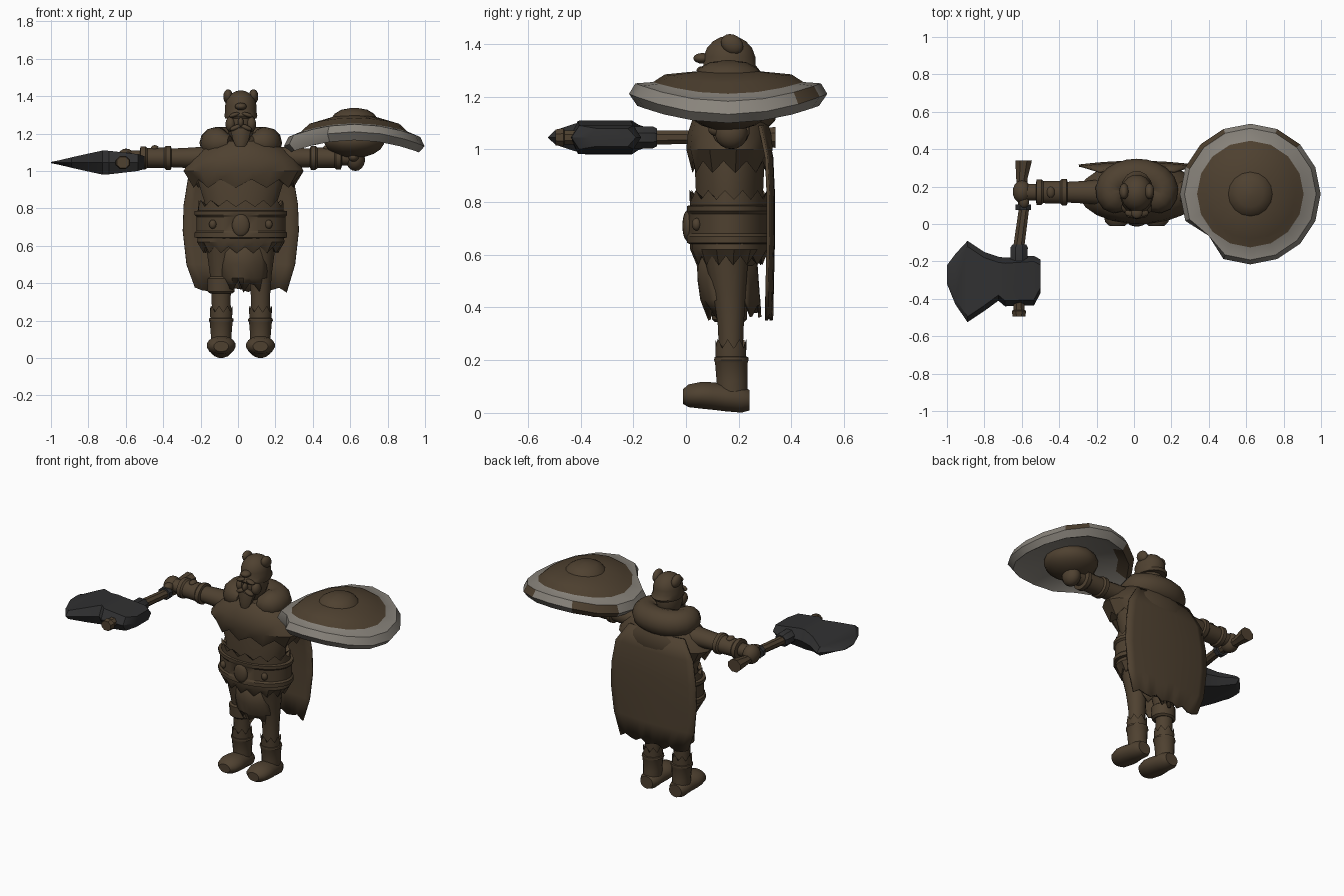
import bpy, bmesh
from math import sin, cos, pi, radians
from mathutils import Vector

cube = bpy.data.objects.get("Cube")
if cube:
    bpy.data.objects.remove(cube, do_unlink=True)


def material(name, rgb):
    m = bpy.data.materials.new(name)
    m.use_nodes = True
    m.diffuse_color = (*rgb, 1)
    m.node_tree.nodes["Principled BSDF"].inputs["Base Color"].default_value = (*rgb, 1)
    return m


BROWN = material("worn brown", (0.078, 0.053, 0.03))
DARK = material("dark iron", (0.03, 0.03, 0.031))
GREY = material("pale steel", (0.25, 0.23, 0.20))
CX, CY = 0.015, 0.165  # body centre


def smooth(obj, angle=35):
    bpy.ops.object.select_all(action="DESELECT")
    obj.select_set(True)
    bpy.context.view_layer.objects.active = obj
    bpy.ops.object.shade_smooth_by_angle(angle=radians(angle))


def finish(name, bm, *mats):
    bmesh.ops.recalc_face_normals(bm, faces=bm.faces[:])
    mesh = bpy.data.meshes.new(name)
    bm.to_mesh(mesh)
    bm.free()
    obj = bpy.data.objects.new(name, mesh)
    bpy.context.collection.objects.link(obj)
    for m in mats:
        mesh.materials.append(m)
    smooth(obj)
    return obj


def loft(bm, rings, caps=True):
    """Skin closed rings of points, in order."""
    vs = [[bm.verts.new(p) for p in r] for r in rings]
    n = len(vs[0])
    for lo, hi in zip(vs, vs[1:]):
        for i in range(n):
            j = (i + 1) % n
            bm.faces.new((lo[i], lo[j], hi[j], hi[i]))
    if caps:
        bm.faces.new(vs[0])
        bm.faces.new(vs[-1])


def tube(name, axis, sections, mat=BROWN, sides=16, jag=None, depth=0.0):
    """Elliptical sections (position, centre a, centre b, radius a, radius b)."""
    rings = []
    for k, (t, a, b, ra, rb) in enumerate(sections):
        ring = []
        for i in range(sides):
            w = 2 * pi * (i + 0.5) / sides
            u, v = a + ra * cos(w), b + rb * sin(w)
            s = t + (depth if k == jag and i % 2 else 0)
            ring.append({"x": (s, u, v), "y": (u, s, v), "z": (u, v, s)}[axis])
        rings.append(ring)
    bm = bmesh.new()
    loft(bm, rings)
    return finish(name, bm, mat)


def body(name, levels, cx=CX, cy=CY, **kw):
    """Upright part around the body centre: (height, half width, half depth)."""
    return tube(name, "z", [(z, cx, cy, rx, ry) for z, rx, ry in levels], **kw)


def ball(name, loc, scale, mat=BROWN, tilt=(0, 0, 0)):
    bpy.ops.mesh.primitive_uv_sphere_add(segments=14, ring_count=9, radius=1, location=loc, rotation=tilt)
    obj = bpy.context.object
    obj.name, obj.scale = name, scale
    obj.data.materials.append(mat)
    smooth(obj, 60)
    return obj


def sheet(name, rows, curl, jag, cols=12, cx=CX):
    """Hanging cloth: rows of (height, half width, depth), ragged at the bottom."""
    bm = bmesh.new()
    grid = []
    for k, (z, hw, y) in enumerate(rows):
        line = []
        for i in range(cols + 1):
            u = 2 * i / cols - 1
            drop = jag * (0.5 + 0.5 * sin(i * 2.4 + 1)) if k == len(rows) - 1 else 0
            line.append(bm.verts.new((cx + hw * u, y + curl * u * u, z + drop)))
        grid.append(line)
    for a, b in zip(grid, grid[1:]):
        for i in range(cols):
            bm.faces.new((a[i], a[i + 1], b[i + 1], b[i]))
    obj = finish(name, bm, BROWN)
    mod = obj.modifiers.new("thickness", "SOLIDIFY")
    mod.thickness, mod.offset = 0.012, 0


# Trunk, belt and furs
body("torso", [(0.56, 0.17, 0.1), (0.68, 0.22, 0.14), (0.84, 0.2, 0.13), (0.95, 0.235, 0.135), (1.05, 0.2, 0.12)])
body("hip_fur", [(0.62, 0.13, 0.08), (0.56, 0.2, 0.125), (0.62, 0.235, 0.15), (0.66, 0.23, 0.15)],
     sides=28, jag=1, depth=0.035)
body("belt", [(0.64, 0.225, 0.15), (0.645, 0.25, 0.163), (0.67, 0.25, 0.163), (0.68, 0.24, 0.156),
              (0.755, 0.24, 0.156), (0.765, 0.25, 0.163), (0.785, 0.25, 0.163), (0.79, 0.22, 0.14)], sides=24)
body("waist_fur", [(0.77, 0.23, 0.15), (0.81, 0.228, 0.152), (0.8, 0.19, 0.12)], sides=28, jag=1, depth=0.035)
body("fur_mantle", [(0.99, 0.2, 0.11), (0.91, 0.27, 0.142), (1.0, 0.325, 0.166), (1.06, 0.29, 0.16),
                    (1.12, 0.22, 0.14), (1.16, 0.12, 0.1)], cx=0.03, sides=20, jag=1, depth=0.045)
ball("belt_buckle", (CX, 0.008, 0.71), (0.048, 0.022, 0.06))
for dx in (-0.15, 0.15):
    ball("belt_stud", (CX + dx, 0.04, 0.715), (0.02, 0.018, 0.024))
sheet("cape", [(1.09, 0.2, 0.3), (0.97, 0.28, 0.325), (0.82, 0.305, 0.332), (0.68, 0.31, 0.332),
               (0.5, 0.29, 0.328), (0.35, 0.245, 0.325)], -0.02, 0.03)
sheet("front_loincloth", [(0.64, 0.12, 0.045), (0.5, 0.125, 0.05), (0.43, 0.12, 0.06), (0.35, 0.11, 0.09)],
      0.06, 0.07, cols=8, cx=0.03)
sheet("back_loincloth", [(0.64, 0.13, 0.26), (0.5, 0.125, 0.27), (0.36, 0.11, 0.28)], -0.06, 0.07, cols=8)

# Thick fur roll round the neck, open at the front
curve = bpy.data.curves.new("fur_collar", "CURVE")
curve.dimensions, curve.bevel_depth, curve.bevel_resolution = "3D", 0.084, 4
curve.use_fill_caps = True
spline = curve.splines.new("POLY")
spline.points.add(18)
for i, p in enumerate(spline.points):
    w = radians(-65 + 310 * i / 18)
    p.co = (CX + 0.138 * cos(w), 0.18 + 0.085 * sin(w), 1.15, 1)
    p.radius = (0.45, 0.82, 1.0)[min(i, 18 - i, 2)]
collar = bpy.data.objects.new("fur_collar", curve)
bpy.context.collection.objects.link(collar)
bpy.ops.object.select_all(action="DESELECT")
collar.select_set(True)
bpy.context.view_layer.objects.active = collar
bpy.ops.object.convert(target="MESH")
collar.data.materials.append(BROWN)
smooth(collar, 60)

# Head with an animal-hide cap
ball("head", (CX, 0.15, 1.26), (0.078, 0.095, 0.12))
body("hide_cap", [(1.28, 0.085, 0.11), (1.295, 0.09, 0.12), (1.32, 0.085, 0.1), (1.35, 0.086, 0.1),
                  (1.385, 0.075, 0.087), (1.41, 0.055, 0.063), (1.425, 0.03, 0.035), (1.43, 0.01, 0.01)])
ball("cap_snout", (CX, 0.062, 1.345), (0.032, 0.034, 0.02))
ball("nose", (CX, 0.052, 1.26), (0.016, 0.022, 0.026))
tube("beard", "z", [(1.13, CX, 0.05, 0.028, 0.02), (1.17, CX, 0.06, 0.046, 0.035), (1.23, CX, 0.08, 0.06, 0.045),
                    (1.25, CX, 0.1, 0.05, 0.03)], sides=10)
for s in (-1, 1):
    ball("cap_ear", (CX + s * 0.068, 0.175, 1.398), (0.026, 0.045, 0.036), tilt=(-0.6, 0, 0))
    ball("brow", (CX + s * 0.035, 0.06, 1.3), (0.03, 0.02, 0.012), tilt=(0, s * 0.3, 0))
    ball("moustache", (CX + s * 0.028, 0.052, 1.232), (0.034, 0.02, 0.014), tilt=(0, s * 0.4, 0))
    ball("cheek", (CX + s * 0.055, 0.09, 1.25), (0.028, 0.035, 0.04))

# Arms and legs
for s, side in ((-1, "right"), (1, "left")):
    def arm(part, sections):
        tube(f"{side}_{part}", "x", [(CX + s * d, 0.17, 1.07, r, r * 0.9) for d, r in sections])

    arm("arm", [(0.18, 0.07), (0.27, 0.062), (0.38, 0.056), (0.54, 0.045), (0.6, 0.045)])
    arm("bracer", [(0.37, 0.058), (0.375, 0.072), (0.4, 0.072), (0.41, 0.062), (0.5, 0.06), (0.51, 0.07),
                   (0.535, 0.07), (0.54, 0.05)])
    ball(f"{side}_bracer_stud", (CX + s * 0.46, 0.17, 1.122), (0.022, 0.03, 0.016))
    hx = CX + s * 0.613
    ball(f"{side}_fist", (hx, 0.172, 1.06), (0.052, 0.062, 0.06))
    ball(f"{side}_thumb", (hx - s * 0.01, 0.12, 1.075), (0.028, 0.036, 0.026))

    lx = CX + s * 0.105

    def leg(part, sections, **kw):
        tube(f"{side}_{part}", "z", [(z, lx, y, rx, ry) for z, y, rx, ry in sections], **kw)

    leg("leg", [(0.2, 0.17, 0.05, 0.045), (0.33, 0.17, 0.052, 0.05), (0.45, 0.165, 0.062, 0.062),
                (0.62, 0.15, 0.085, 0.09)])
    leg("boot_shaft", [(0.04, 0.175, 0.055, 0.06), (0.12, 0.175, 0.056, 0.06), (0.19, 0.172, 0.062, 0.063),
                       (0.2, 0.172, 0.068, 0.067), (0.212, 0.172, 0.066, 0.065), (0.215, 0.172, 0.05, 0.05)])
    leg("boot_fur", [(0.205, 0.17, 0.058, 0.058), (0.245, 0.17, 0.062, 0.06), (0.24, 0.17, 0.045, 0.045)],
        jag=1, depth=0.035)
    tube(f"{side}_foot", "y", [(y, lx, z, rx, rz) for y, z, rx, rz in (
        (-0.012, 0.062, 0.04, 0.028), (0.01, 0.065, 0.065, 0.044), (0.06, 0.067, 0.078, 0.052),
        (0.1, 0.064, 0.076, 0.053), (0.15, 0.058, 0.064, 0.053), (0.21, 0.052, 0.062, 0.052),
        (0.24, 0.048, 0.045, 0.04))])
tube("right_thigh_wrap", "z", [(0.345, -0.09, 0.165, 0.06, 0.058), (0.355, -0.09, 0.165, 0.074, 0.068),
                               (0.425, -0.09, 0.163, 0.074, 0.07), (0.435, -0.09, 0.163, 0.06, 0.06)])

# Axe held out to the front in the right hand
AZ = 1.045


def shaft(name, sections, mat=BROWN):
    tube(name, "y", [(y, x, AZ, r, r * 0.9) for y, x, r in sections], mat, sides=8)


shaft("axe_handle", [(0.34, -0.59, 0.048), (0.32, -0.592, 0.045), (0.24, -0.6, 0.032), (0.07, -0.59, 0.03),
                     (-0.13, -0.617, 0.032), (-0.46, -0.615, 0.032), (-0.465, -0.615, 0.042), (-0.495, -0.615, 0.036)])
shaft("upper_grip_ring", [(0.105, -0.592, 0.046), (0.075, -0.592, 0.044)], DARK)
shaft("head_collar", [(-0.11, -0.613, 0.04), (-0.125, -0.614, 0.05), (-0.2, -0.616, 0.05)], DARK)
bm = bmesh.new()
columns = [(-1, -0.32, -0.22, 0.003), (-0.955, -0.43, -0.16, 0.012), (-0.89, -0.525, -0.09, 0.028),
           (-0.8, -0.465, -0.15, 0.048), (-0.725, -0.41, -0.175, 0.064), (-0.69, -0.44, -0.18, 0.063),
           (-0.535, -0.435, -0.17, 0.045), (-0.5, -0.37, -0.19, 0.034)]
loft(bm, [[(x, lo, AZ), (x, lo + 0.03, AZ + h), (x, hi - 0.03, AZ + h), (x, hi, AZ), (x, hi - 0.03, AZ - h),
           (x, lo + 0.03, AZ - h)] for x, lo, hi, h in columns])
finish("axe_blade", bm, DARK)

# Round shield, bent down at both sides, with a chipped and worn rim
SX, SY, N = 0.622, 0.16, 16
profile = [(0.01, 1.338), (0.07, 1.33), (0.105, 1.312), (0.118, 1.296), (0.24, 1.284), (0.285, 1.255), (0.352, 1.25),
           (0.376, 1.21), (0.345, 1.165), (0.28, 1.19), (0.01, 1.215)]
rings = []
for r, z in profile:
    ring = []
    for i in range(N):
        w = 2 * pi * i / N
        q = min(r, 0.315) if i == 10 else r
        x = q * cos(w)
        ring.append((SX + x, SY + q * sin(w), z - 0.55 * x * x))
    rings.append(ring)
bm = bmesh.new()
loft(bm, rings)
for k, f in enumerate(bm.faces):
    band, sector = divmod(k, N)
    worn = (sector in (5, 6) and band in (6, 7, 8)) or (sector == 2 and band == 6)
    f.material_index = 0 if band < 5 or k == len(bm.faces) - 2 or worn else 1
finish("shield", bm, BROWN, GREY)
ball("shield_hand_guard", (SX, SY, 1.16), (0.165, 0.16, 0.09))
